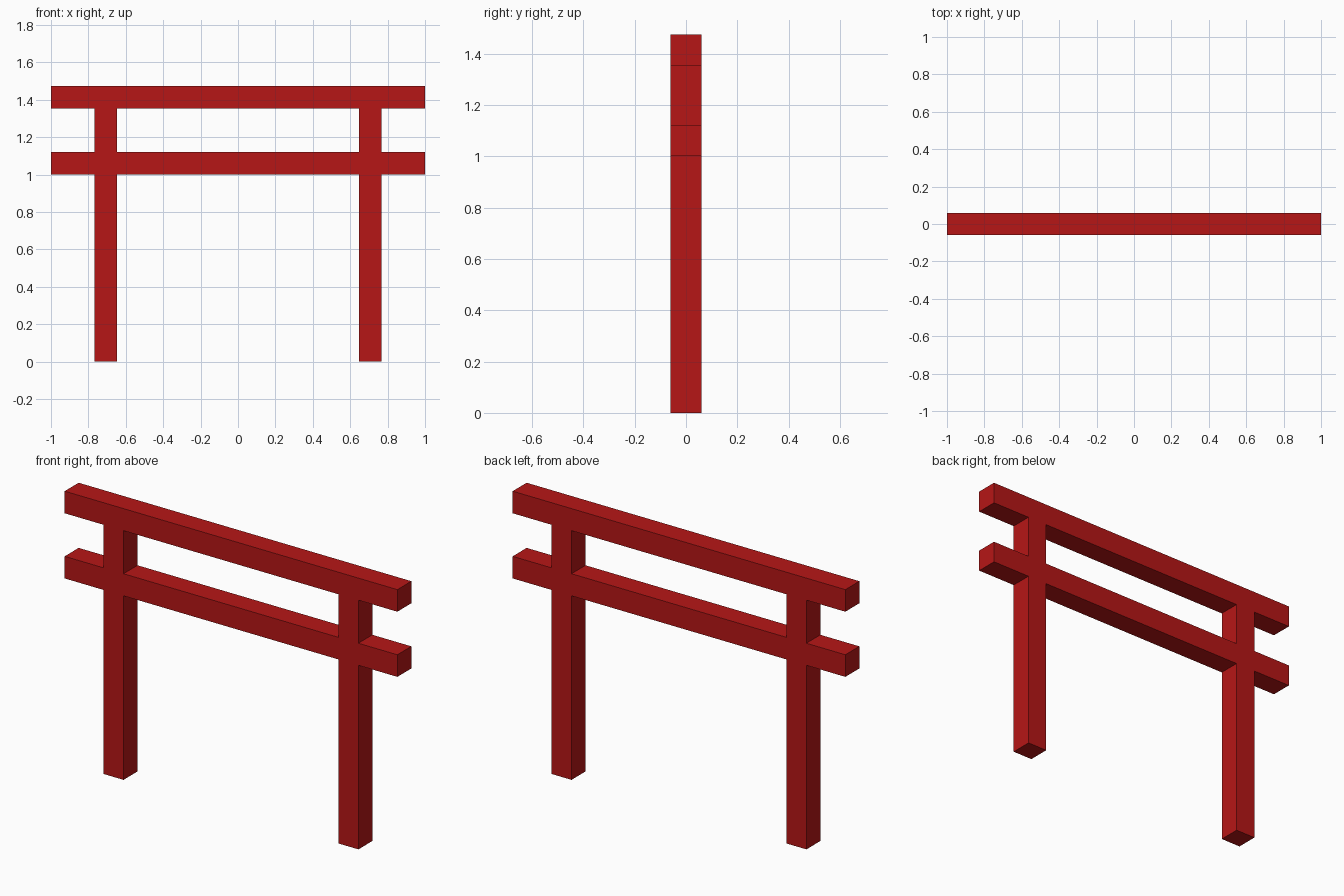
import bpy

if "Cube" in bpy.data.objects:
    bpy.data.objects.remove(bpy.data.objects["Cube"])

T = 0.12              # timber thickness
POST_X = 0.706        # post centre line
HALF = 1.0            # half of the beam length
TIE_Z = 1.0           # underside of the tie beam
TOP_Z = 1.354         # underside of the top beam

red = bpy.data.materials.new("red_paint")
red.diffuse_color = (0.47, 0.008, 0.008, 1)
red.use_nodes = True
red.node_tree.nodes["Principled BSDF"].inputs["Base Color"].default_value = red.diffuse_color


def timber(name, x0, x1, z0, z1):
    """Square-sectioned timber between two x and two z limits."""
    bpy.ops.mesh.primitive_cube_add(size=1, location=((x0 + x1) / 2, 0, (z0 + z1) / 2))
    ob = bpy.context.object
    ob.name = name
    ob.scale = (x1 - x0, T, z1 - z0)
    bpy.ops.object.transform_apply(location=False, rotation=False, scale=True)
    ob.data.materials.append(red)


# Top beam resting on the posts
timber("top_beam", -HALF, HALF, TOP_Z, TOP_Z + T)

# Tie beam between the posts, flush with their faces
inner, outer = POST_X - T / 2, POST_X + T / 2
timber("tie_beam", -inner, inner, TIE_Z, TIE_Z + T)

# Posts and the tie beam ends that project beyond them
for side, s in (("left", -1), ("right", 1)):
    timber(side + "_post", *sorted((s * inner, s * outer)), 0, TOP_Z)
    timber(side + "_tie_beam_end", *sorted((s * outer, s * HALF)), TIE_Z, TIE_Z + T)
